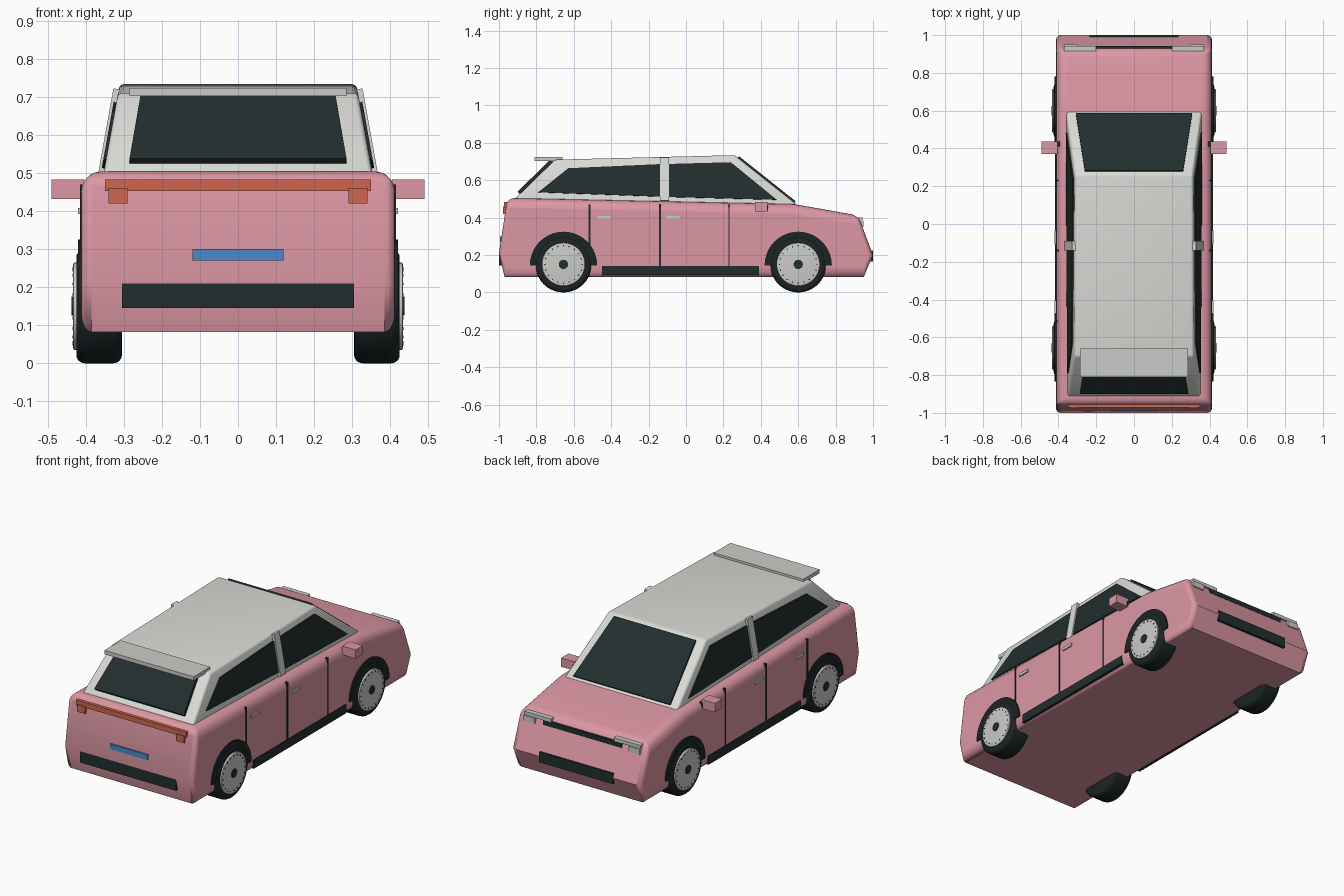
import bpy, bmesh, math
from mathutils import Vector, Matrix

cube = bpy.data.objects.get("Cube")
if cube:
    bpy.data.objects.remove(cube, do_unlink=True)


def material(name, r, g, b):
    m = bpy.data.materials.new(name)
    m.use_nodes = True
    m.diffuse_color = (r, g, b, 1)
    m.node_tree.nodes["Principled BSDF"].inputs["Base Color"].default_value = (r, g, b, 1)
    return m


PINK = material("pink paint", .72, .31, .37)
WHITE = material("white paint", .70, .70, .67)
SILVER = material("silver", .60, .60, .58)
DARK = material("dark glass and trim", .016, .027, .027)
TYRE = material("tyre rubber", .012, .018, .018)
RED = material("red lamp", .62, .13, .08)
BLUE = material("blue plate", .065, .25, .60)


def finish(name, bm, mat, smooth=False):
    bmesh.ops.recalc_face_normals(bm, faces=bm.faces[:])
    mesh = bpy.data.meshes.new(name)
    bm.to_mesh(mesh)
    bm.free()
    mesh.materials.append(mat)
    ob = bpy.data.objects.new(name, mesh)
    bpy.context.collection.objects.link(ob)
    if smooth:
        bpy.ops.object.select_all(action='DESELECT')
        ob.select_set(True)
        bpy.context.view_layer.objects.active = ob
        bpy.ops.object.shade_smooth_by_angle(angle=math.radians(35))
    return ob


def skin(bm, a, b):
    """Close a solid between two matching outlines."""
    va, vb = [bm.verts.new(p) for p in a], [bm.verts.new(p) for p in b]
    bm.faces.new(va)
    bm.faces.new(vb[::-1])
    for i in range(len(va)):
        j = (i + 1) % len(va)
        bm.faces.new((va[i], vb[i], vb[j], va[j]))


def box(name, x, y, z, mat):
    bm = bmesh.new()
    skin(bm, *[[(x[0], y[0], h), (x[1], y[0], h), (x[1], y[1], h), (x[0], y[1], h)] for h in z])
    return finish(name, bm, mat)


def panel(name, corners, half, mat):
    """Flat plate straddling the plane of its corners."""
    c = [Vector(p) for p in corners]
    n = (c[1] - c[0]).cross(c[2] - c[0]).normalized() * half
    bm = bmesh.new()
    skin(bm, [p + n for p in c], [p - n for p in c])
    return finish(name, bm, mat)


def disc(name, r, x0, x1, y, z, mat, bevel=0, sides=40):
    bm = bmesh.new()
    bmesh.ops.create_cone(bm, cap_ends=True, segments=sides, radius1=r, radius2=r, depth=abs(x1 - x0),
                          matrix=Matrix.Translation(((x0 + x1) / 2, y, z)) @ Matrix.Rotation(math.pi / 2, 4, 'Y'))
    if bevel:
        rims = [e for e in bm.edges if abs(e.verts[0].co.x - e.verts[1].co.x) < 1e-5]
        bmesh.ops.bevel(bm, geom=rims, offset=bevel, segments=4, profile=.5, affect='EDGES')
    return finish(name, bm, mat, True)


# Lower body: side profile extruded across, with soft shoulders
profile = [(-.97, .082), (-1, .21), (-.955, .505), (.58, .472), (.92, .412), (1, .2), (.95, .082)]
W = .412
bm = bmesh.new()
skin(bm, [(-W, y, z) for y, z in profile], [(W, y, z) for y, z in profile])
weight = bm.edges.layers.float.new("bevel_weight_edge")
for e in bm.edges:
    d = e.verts[0].co - e.verts[1].co
    mid = (e.verts[0].co + e.verts[1].co) / 2
    if abs(d.x) > .1:
        e[weight] = .7 if mid.z > .4 and abs(mid.y) > .8 else 0
    else:
        e[weight] = 1 if abs(d.y) > abs(d.z) else .4
body = finish("body", bm, PINK, True)
bev = body.modifiers.new("soft edges", 'BEVEL')
bev.limit_method = 'WEIGHT'
bev.width = .052
bev.segments = 5


# Cabin: tapered block with raked ends
def side_x(z):
    return .355 - (z - .49) * .18


cabin_profile = [(-.93, .485), (-.70, .71), (.26, .734), (.605, .46)]
bm = bmesh.new()
skin(bm, *[[(s * side_x(z), y, z) for y, z in cabin_profile] for s in (-1, 1)])
bmesh.ops.bevel(bm, geom=bm.edges[:], offset=.012, segments=3, profile=.5, affect='EDGES')
finish("cabin", bm, WHITE, True)


# Windscreen and rear window lie on the raked ends
def raked_window(name, low, high, t0, t1, w0, w1, half):
    a, b = Vector((0, *low)), Vector((0, *high))
    p, q = a.lerp(b, t0), a.lerp(b, t1)
    across = Vector((1, 0, 0))
    panel(name, [p - across * w0, p + across * w0, q + across * w1, q - across * w1], half, DARK)


raked_window("windscreen", cabin_profile[3], cabin_profile[2], .07, .95, .308, .26, .01)
raked_window("rear_window", cabin_profile[0], cabin_profile[1], .18, .95, .285, .255, .018)

box("spoiler", (-.285, .285), (-.81, -.66), (.702, .724), SILVER)

# Tail lamps, number plate, bumper inserts and grille
box("tail_light_bar", (-.35, .35), (-.972, -.92), (.453, .483), RED)
box("number_plate", (-.12, .12), (-.995, -.95), (.27, .30), BLUE)
box("rear_bumper_insert", (-.305, .305), (-1, -.94), (.145, .21), DARK)
box("front_bumper_insert", (-.235, .235), (.94, 1), (.165, .225), DARK)
box("grille", (-.25, .25), (.88, .943), (.355, .383), DARK)

rear_glass = [(-.79, .535), (-.63, .663), (-.14, .685), (-.14, .512)]
front_glass = [(-.09, .51), (-.09, .686), (.24, .695), (.485, .495)]
pillar = [(-.14, .49), (-.14, .72), (-.09, .72), (-.09, .49)]

for side, s in (("left", 1), ("right", -1)):
    def span(a, b):
        return tuple(sorted((s * a, s * b)))

    # Side glass and door pillar
    for part, pts, half, mat in (("rear_side_window", rear_glass, .007, DARK),
                                 ("front_side_window", front_glass, .007, DARK),
                                 ("door_pillar", pillar, .014, WHITE)):
        panel(f"{side}_{part}", [(s * side_x(z), y, z) for y, z in pts], half, mat)

    # Lamps
    box(f"{side}_tail_light", span(.29, .34), (-.978, -.93), (.42, .46), RED)
    box(f"{side}_headlight_bar", span(.2, .37), (.89, .943), (.382, .402), SILVER)
    box(f"{side}_headlight", span(.3, .37), (.89, .95), (.35, .382), SILVER)

    # Door gaps, handles, sill and mirror
    for i, (y, low, w) in enumerate(((-.515, .2, .005), (-.14, .14, .005), (.23, .14, .003))):
        box(f"{side}_door_gap_{i + 1}", span(.40, .415), (y - w, y + w), (low, .47), DARK)
    for i, y in enumerate((-.44, -.07)):
        box(f"{side}_door_handle_{i + 1}", span(.40, .42), (y - .035, y + .035), (.392, .408), SILVER)
    box(f"{side}_sill", span(.38, .417), (-.45, .39), (.092, .142), DARK)
    box(f"{side}_mirror_mount", span(.37, .415), (.41, .438), (.435, .465), DARK)
    box(f"{side}_mirror", span(.405, .49), (.37, .437), (.432, .483), PINK)

    # Wheels and arches
    for end, y in (("rear", -.655), ("front", .6)):
        name, z = f"{side}_{end}", .15
        disc(name + "_tyre", .15, s * .305, s * .425, y, z, TYRE, .022)
        disc(name + "_rim", .115, s * .36, s * .433, y, z, SILVER, .004)
        disc(name + "_hub", .025, s * .40, s * .437, y, z, DARK, 0, 16)
        for k in range(20):
            a = math.tau * k / 20
            disc(f"{name}_rim_hole_{k + 1}", .004, s * .42, s * .4345,
                 y + .1 * math.cos(a), z + .1 * math.sin(a), DARK, 0, 6)
        steps = [math.pi * k / 20 for k in range(21)]
        outline = [(y + r * math.cos(a), .145 + r * math.sin(a))
                   for r, order in ((.18, steps), (.135, steps[::-1])) for a in order]
        bm = bmesh.new()
        skin(bm, *[[(s * x, py, pz) for py, pz in outline] for x in (.37, .42)])
        finish(name + "_arch", bm, TYRE, True)
